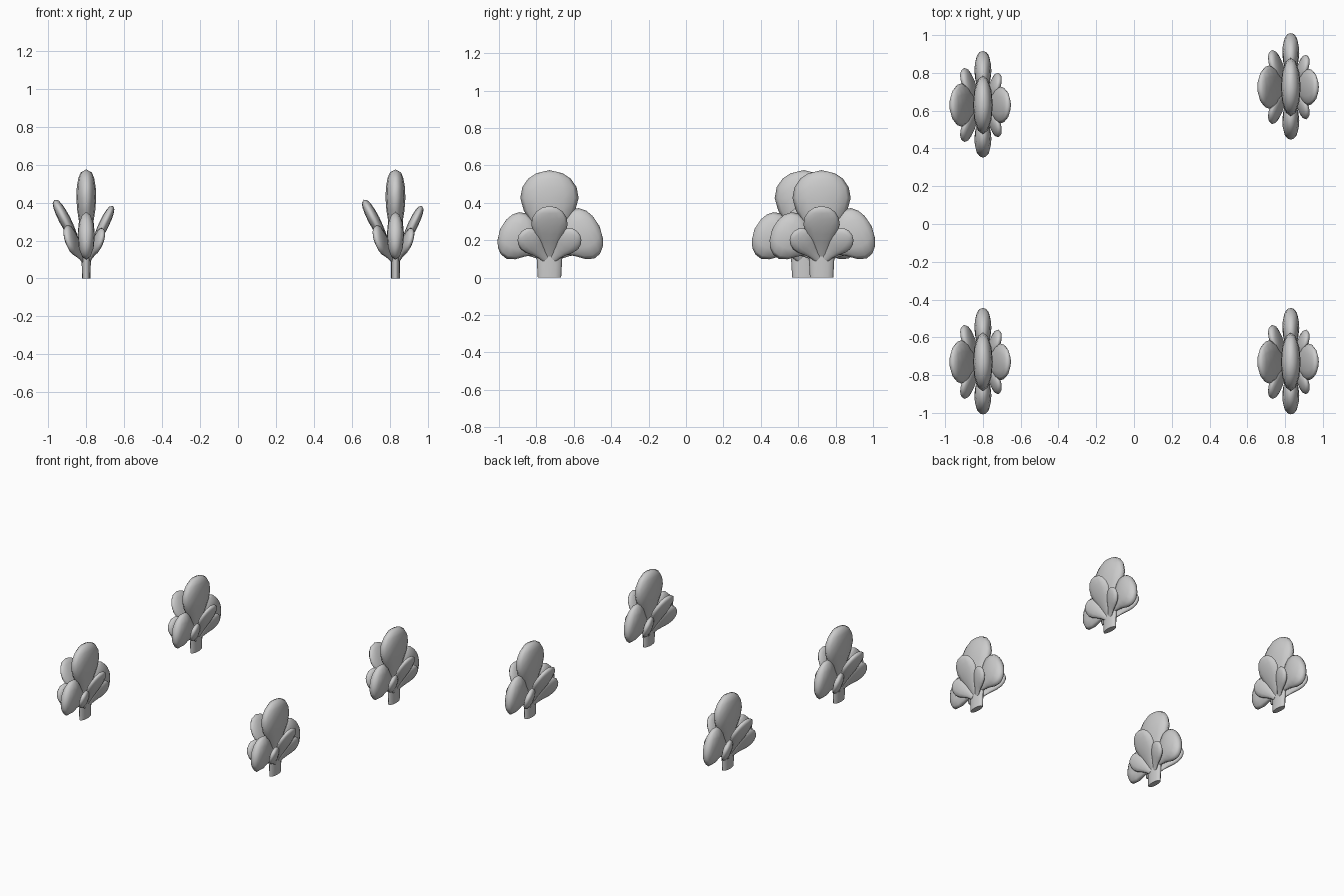
import bpy, bmesh, math
from mathutils import Vector

if "Cube" in bpy.data.objects:
    bpy.data.objects.remove(bpy.data.objects["Cube"])

SEG = 12
# Egg-shaped fan outline: (fraction of length, fraction of half width)
EGG = [(0, .30), (.15, .40), (.32, .62), (.48, .88), (.64, 1), (.78, .93),
       (.89, .73), (.96, .45)]


def loft(name, base, tip, width, thick, profile, closed_tip=True):
    """Flattened revolve along base-tip; thin direction stays close to x."""
    base, tip = Vector(base), Vector(tip)
    axis = tip - base
    d = axis.normalized()
    n = Vector((1, 0, 0))
    n = (n - d * n.dot(d)).normalized()
    w = d.cross(n)
    bm = bmesh.new()
    rings = []
    for t, r in profile:
        rt = 0.5 * r + 0.5 * math.sqrt(r)
        ring = []
        for i in range(SEG):
            a = 2 * math.pi * i / SEG
            ring.append(bm.verts.new(base + axis * t
                                     + n * (math.cos(a) * thick / 2 * rt)
                                     + w * (math.sin(a) * width / 2 * r)))
        rings.append(ring)
    for lo, hi in zip(rings, rings[1:]):
        for i in range(SEG):
            j = (i + 1) % SEG
            bm.faces.new((lo[i], lo[j], hi[j], hi[i]))
    bm.faces.new(rings[0][::-1])
    if closed_tip:
        end = bm.verts.new(tip)
        for i in range(SEG):
            bm.faces.new((rings[-1][i], rings[-1][(i + 1) % SEG], end))
    else:
        bm.faces.new(rings[-1])
    bmesh.ops.recalc_face_normals(bm, faces=bm.faces)
    for f in bm.faces:
        f.smooth = len(f.verts) < 5
    for e in bm.edges:
        e.smooth = all(f.smooth for f in e.link_faces)
    me = bpy.data.meshes.new(name)
    bm.to_mesh(me)
    bm.free()
    return me


# Parts of one plant, in coordinates around its trunk
parts = [
    loft("trunk", (0, 0, 0), (0, 0, .3), .142, .05,
         [(0, .88), (.5, 1), (1, 1)], False),
    loft("top_pad", (0, 0, .16), (0, 0, .575), .312, .105, EGG),
    loft("back_pad", (0, .02, .16), (0, .268, .275), .29, .09, EGG),
    loft("front_pad", (0, -.02, .155), (0, -.264, .26), .265, .09, EGG),
    loft("left_pad", (-.015, 0, .12), (-.168, 0, .415), .23, .062, EGG),
    loft("right_pad", (.01, 0, .11), (.14, 0, .383), .195, .054, EGG),
]
for s, side in ((-1, "front"), (1, "back")):
    parts.append(loft(f"small_left_{side}_pad", (-.015, s * .015, .10),
                      (-.11, s * .17, .255), .165, .055, EGG))
    parts.append(loft(f"small_right_{side}_pad", (.015, s * .02, .10),
                      (.09, s * .147, .25), .135, .048, EGG))

# Four plants, one in each corner
for k, (x, y) in enumerate([(-.8, -.73), (.83, -.73), (.83, .725), (-.8, .63)]):
    for me in parts:
        ob = bpy.data.objects.new(f"{me.name}_{k + 1}", me)
        ob.location = (x, y, 0)
        bpy.context.collection.objects.link(ob)
